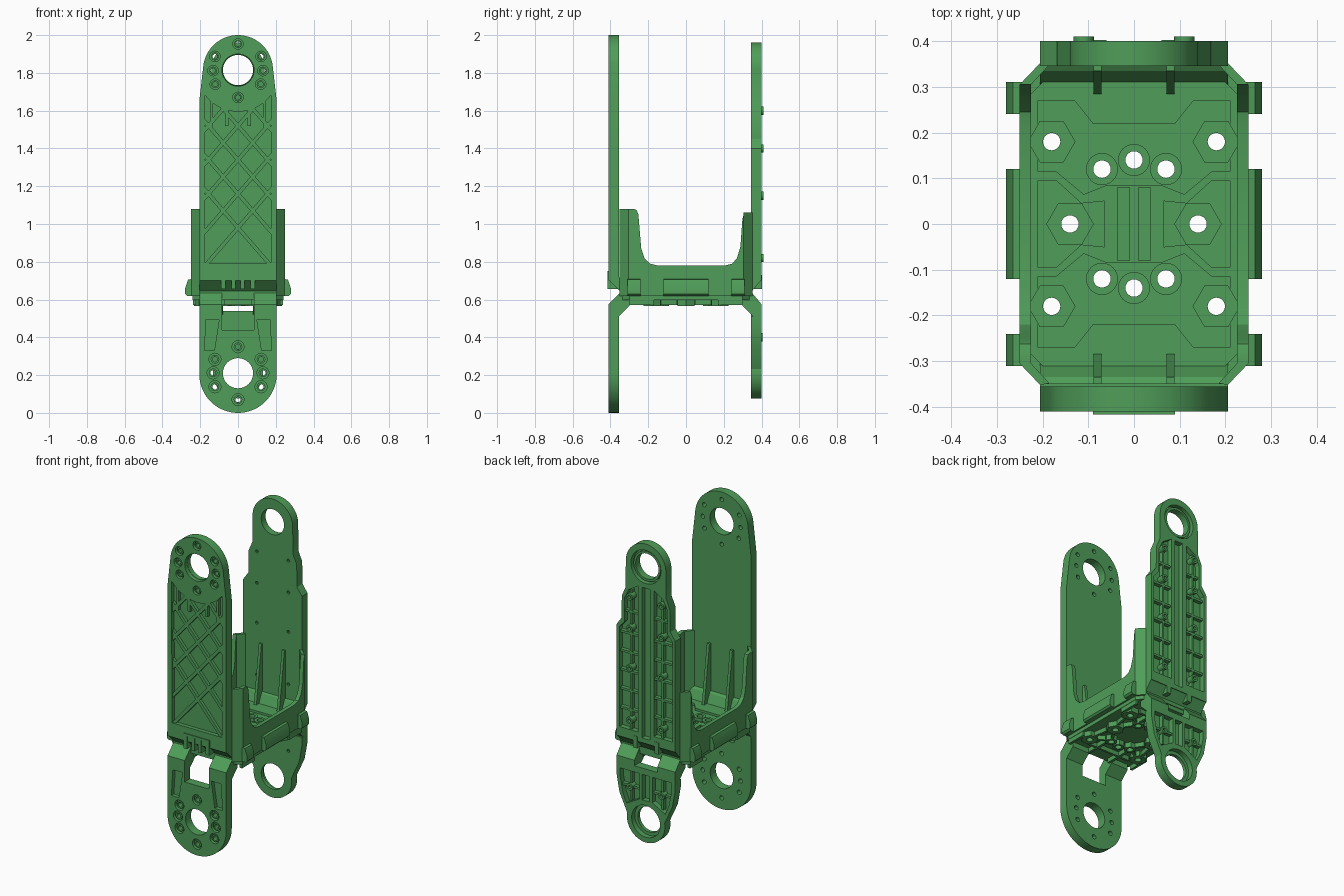
import bpy, bmesh
from math import sin, cos, radians, hypot

if "Cube" in bpy.data.objects:
    bpy.data.objects.remove(bpy.data.objects["Cube"])

MAP = {'x': lambda u, v, w: (w, u, v), 'y': lambda u, v, w: (u, w, v), 'z': lambda u, v, w: (u, v, w)}
green = bpy.data.materials.new("green_plastic")
green.diffuse_color = (0.08, 0.34, 0.10, 1)
green.use_nodes = True
green.node_tree.nodes["Principled BSDF"].inputs["Base Color"].default_value = green.diffuse_color


def finish(bm, name, axis):
    for v in bm.verts:
        v.co = MAP[axis](*v.co)
    bmesh.ops.remove_doubles(bm, verts=bm.verts, dist=1e-5)
    bmesh.ops.recalc_face_normals(bm, faces=bm.faces)
    me = bpy.data.meshes.new(name)
    bm.to_mesh(me)
    bm.free()
    me.materials.append(green)
    ob = bpy.data.objects.new(name, me)
    bpy.context.collection.objects.link(ob)
    return ob


def solid(name, polys, axis, a, b):
    """Extrude simple polygons along an axis from a to b."""
    bm = bmesh.new()
    for p in polys:
        lo = [bm.verts.new((u, v, a)) for u, v in p]
        hi = [bm.verts.new((u, v, b)) for u, v in p]
        bm.faces.new(lo)
        bm.faces.new(hi)
        for i in range(len(p)):
            j = (i + 1) % len(p)
            bm.faces.new((lo[i], lo[j], hi[j], hi[i]))
    return finish(bm, name, axis)


def plate(name, loops, axis, a, b):
    """Filled 2D curve: inner loops become holes."""
    cu = bpy.data.curves.new(name, 'CURVE')
    cu.dimensions, cu.fill_mode, cu.extrude = '2D', 'BOTH', (b - a) / 2
    for lp in loops:
        s = cu.splines.new('POLY')
        s.points.add(len(lp) - 1)
        for pt, (u, v) in zip(s.points, lp):
            pt.co = (u, v, 0, 1)
        s.use_cyclic_u = True
    tmp = bpy.data.objects.new("tmp", cu)
    bpy.context.collection.objects.link(tmp)
    bpy.context.view_layer.update()
    me = bpy.data.meshes.new_from_object(tmp.evaluated_get(bpy.context.evaluated_depsgraph_get()))
    bm = bmesh.new()
    bm.from_mesh(me)
    bpy.data.objects.remove(tmp)
    bpy.data.meshes.remove(me)
    for v in bm.verts:
        v.co.z += (a + b) / 2
    return finish(bm, name, axis)


def arc(c, r, a0, a1, n=24):
    return [(c[0] + r * cos(radians(a0 + (a1 - a0) * i / n)),
             c[1] + r * sin(radians(a0 + (a1 - a0) * i / n))) for i in range(n + 1)]


def circ(c, r, n=24, rot=0):
    return arc(c, r, rot, rot + 360, n)[:-1]


def rect(x0, x1, y0, y1):
    return [(x0, y0), (x1, y0), (x1, y1), (x0, y1)]


def mir(p):
    return [(-u, v) for u, v in p]


def both(polys):
    return polys + [mir(p) for p in polys]


def sym(half):
    """Right half outline, bottom to top, closed by its mirror."""
    return half + mir(half)[::-1]


def seg(p, q, w):
    d = hypot(q[0] - p[0], q[1] - p[1])
    n, m = -(q[1] - p[1]) / d * w / 2, (q[0] - p[0]) / d * w / 2
    return [(p[0] + n, p[1] + m), (q[0] + n, q[1] + m), (q[0] - n, q[1] - m), (p[0] - n, p[1] - m)]


def octo(x, y, c):
    return [(x, -y + c), (x, y - c), (x - c, y), (c - x, y), (-x, y - c), (-x, c - y), (c - x, -y), (x - c, -y)]


# Upper front plate: flat inner sheet and an outer frame with pocket and counterbores
TOP, BOT = (0, 1.815), (0, 0.21)
outline = [(0.205, 0.70), (0.205, 1.65)] + arc(TOP, 0.185, 5, 175, 32) + [(-0.205, 1.65), (-0.205, 0.70)]
bolts = [(0, 1.953), (0, 1.67)] + [(s * x, z) for s in (1, -1) for x, z in ((0.122, 1.887), (0.132, 1.812), (0.12, 1.74))]
pocket = [(-0.175, 0.79), (0.175, 0.79)] + arc(TOP, 0.22, -37, -143, 16)
plate("upper_front_sheet", [outline, circ(TOP, 0.083, 32)] + [circ(c, 0.013, 12) for c in bolts], 'y', -0.385, -0.355)
plate("upper_front_frame", [outline, circ(TOP, 0.085, 32), pocket] + [circ(c, 0.028, 16) for c in bolts], 'y', -0.41, -0.385)
plate("upper_front_bolt_rings", [circ(c, r, 16) for c in bolts for r in (0.021, 0.013)], 'y', -0.40, -0.385)

# Diagonal lattice inside the front pocket
lattice = []
for z0 in (0.98, 1.16, 1.34, 1.52, 1.70):
    k = 1.15
    x0, x1 = max(-0.18, (0.78 - z0) / k), min(0.18, (1.615 - z0) / k)
    lattice += both([seg((x0, z0 + k * x0), (x1, z0 + k * x1), 0.02)])
lattice += both([seg((0.06, 1.52), (0.06, 1.615), 0.018), seg((0.14, 1.5), (0.14, 1.66), 0.015)])
solid("front_lattice", lattice, 'y', -0.404, -0.38)

# Upper back plate: stepped outline, central channel, ribbed side pockets, pegs
half = [(0.205, 0.70), (0.205, 1.40), (0.17, 1.45), (0.168, 1.59), (0.142, 1.65)]
outline = half + arc((0, 1.82), 0.14, 0, 180, 28) + mir(half)[::-1]
pegs = [(s * x, z) for s in (1, -1) for x, z in ((0.11, 0.82), (0.11, 1.15), (0.11, 1.40), (0.11, 1.60))]
side = [(0.055, 0.76), (0.185, 0.76), (0.185, 1.39), (0.15, 1.43), (0.15, 1.58), (0.12, 1.64), (0.055, 1.68)]
plate("upper_back_sheet", [outline, circ(TOP, 0.08, 32)] + [circ(c, 0.01, 10) for c in pegs], 'y', 0.345, 0.367)
plate("upper_back_frame", [outline, circ(TOP, 0.105, 32), rect(-0.028, 0.028, 0.73, 1.68)] + both([side]), 'y', 0.367, 0.40)
plate("upper_back_hole_ring", [circ(TOP, 0.094, 32), circ(TOP, 0.08, 32)], 'y', 0.367, 0.388)
ribs = [seg((0.05, z), (0.19 if z < 1.4 else 0.155, z), 0.014) for z in (0.88, 1.0, 1.12, 1.24, 1.36, 1.50)]
ribs += [seg((0.11, 0.75), (0.11, 1.64), 0.012)]
solid("upper_back_ribs", both(ribs), 'y', 0.36, 0.391)
plate("upper_back_pegs", [circ(c, r, 16) for c in pegs for r in (0.022, 0.01)], 'y', 0.36, 0.41)

# Bevelled feet joining the upper plates to the floor
foot = [(-0.41, 0.705), (-0.35, 0.645), (-0.345, 0.625), (-0.31, 0.625), (-0.31, 0.65), (-0.355, 0.72), (-0.41, 0.72)]
solid("upper_front_foot", [foot], 'x', -0.205, 0.205)
solid("upper_back_foot", [[(-u - 0.01 * (u < -0.4), v) for u, v in foot]], 'x', -0.205, 0.205)
solid("front_clip_fingers", both([rect(0.012, 0.034, 0.655, 0.735), rect(0.065, 0.09, 0.655, 0.735)])
      + [rect(-0.09, 0.09, 0.735, 0.75)], 'y', -0.416, -0.36)
solid("back_clip_fingers", both([rect(0.06, 0.09, 0.655, 0.73)]), 'y', 0.36, 0.402)

# Side walls with the dipped rim, angled corners and edge tabs
wall = [(-0.305, 0.62), (0.305, 0.62), (0.305, 1.05), (0.298, 1.02), (0.288, 0.88), (0.27, 0.82), (0.245, 0.79),
        (0.205, 0.78), (-0.15, 0.78), (-0.19, 0.79), (-0.22, 0.82), (-0.237, 0.87), (-0.252, 1.05), (-0.262, 1.075),
        (-0.28, 1.08), (-0.305, 1.08)]
corner = [(0.25, 0.305), (0.205, 0.352), (0.185, 0.348), (0.225, 0.305)]
tab = [(0.24, 0.71), (0.265, 0.705), (0.28, 0.66), (0.28, 0.63), (0.27, 0.62), (0.24, 0.62)]
for s, n in ((1, "right"), (-1, "left")):
    solid(n + "_wall", [wall], 'x', s * 0.225, s * 0.25)
    for y0, y1 in ((-0.31, -0.24), (-0.12, 0.12), (0.24, 0.31)):
        solid(n + "_tab", [[(s * u, v) for u, v in tab]], 'y', y0, y1)
solid("back_corners", both([corner]), 'z', 0.62, 1.06)
solid("front_corners", both([[(u, -v) for u, v in corner]]), 'z', 0.62, 1.08)

# Inner gussets and fillets against both upright plates
for s, n in ((1, "back"), (-1, "front")):
    for x in (-0.08, 0.08):
        solid(n + "_gusset", [[(s * u, v) for u, v in ((0.28, 0.64), (0.35, 0.64), (0.35, 1.03), (0.335, 1.03), (0.29, 0.70))]],
              'x', x - 0.009, x + 0.009)
    solid(n + "_fillet", [[(s * u, v) for u, v in ((0.30, 0.64), (0.35, 0.64), (0.35, 0.73), (0.335, 0.72))]], 'x', -0.205, 0.205)

# Floor: two stacked decks with bolt holes, terrace with pockets, bosses
ring = [(s * 0.07, t * 0.12) for s in (1, -1) for t in (1, -1)] + [(0, 0.14), (0, -0.14)]
hexes = [(s * 0.18, t * 0.18) for s in (1, -1) for t in (1, -1)] + [(0.14, 0), (-0.14, 0)]
holes = [circ(c, 0.019, 20) for c in ring + hexes]
plate("upper_floor", [octo(0.25, 0.35, 0.045)] + holes, 'z', 0.622, 0.65)
plate("lower_floor", [octo(0.24, 0.345, 0.045)] + holes, 'z', 0.597, 0.622)
bay = sym([(0.06, 0.085), (0.11, 0.065), (0.17, 0.115), (0.21, 0.115), (0.21, 0.27), (0.13, 0.27), (0.09, 0.22)])
eye = [(0.065, 0.05), (0.115, 0.045), (0.17, 0.095), (0.21, 0.095), (0.21, -0.095), (0.17, -0.095), (0.115, -0.045), (0.065, -0.05)]
plate("floor_terrace", [octo(0.23, 0.33, 0.05), bay, [(u, -v) for u, v in bay]]
      + both([eye, rect(0.01, 0.036, -0.08, 0.08)]), 'z', 0.65, 0.664)
plate("top_bosses", [circ(c, 0.035) for c in ring] + [circ(c, 0.052, 6) for c in hexes] + holes, 'z', 0.65, 0.67)
plate("under_bosses", [circ(c, 0.036, 6) for c in ring] + [circ(c, 0.052, 6) for c in hexes] + holes, 'z', 0.565, 0.6)
web = []
for t in (1, -1):
    web += both([seg((0.10, t * 0.135), (0.14, t * 0.16), 0.016), seg((0.085, t * 0.09), (0.115, t * 0.045), 0.016),
                 seg((0.16, t * 0.05), (0.175, t * 0.135), 0.016), seg((0.08, t * 0.15), (0.08, t * 0.32), 0.016)])
    web += both([rect(0.222, 0.238, *sorted((t * 0.17, t * 0.30)))]) + [seg((-0.15, t * 0.23), (0.15, t * 0.23), 0.014)]
solid("under_webs", web, 'z', 0.57, 0.6)

# Bevelled shoulders of the lower bracket, open in the middle
sh = [(-0.41, 0.50), (-0.41, 0.575), (-0.35, 0.635), (-0.30, 0.625), (-0.30, 0.565), (-0.355, 0.512), (-0.355, 0.50)]
for s in (1, -1):
    solid("lower_front_shoulder", [sh], 'x', s * 0.085, s * 0.205)
    solid("lower_back_shoulder", [[(-u - 0.01 * (u < -0.4), v) for u, v in sh]], 'x', s * 0.08, s * 0.205)

# Lower front plate with window notch, pockets and bolt holes
outline = [(0.085, 0.51), (0.205, 0.51)] + arc((0, 0.205), 0.205, 0, -180, 36) + [(-0.205, 0.51), (-0.085, 0.51), (-0.085, 0.44), (0.085, 0.44)]
bolts = [(0, 0.07), (0, 0.35)] + [(s * x, z) for s in (1, -1) for x, z in ((0.122, 0.284), (0.132, 0.212), (0.122, 0.138))]
cell = [(0.10, 0.495), (0.168, 0.495), (0.178, 0.33), (0.125, 0.33)]
plate("lower_front_sheet", [outline, circ(BOT, 0.08, 32)] + [circ(c, 0.014, 12) for c in bolts], 'y', -0.385, -0.355)
plate("lower_front_frame", [outline, circ(BOT, 0.08, 32)] + both([cell]) + [circ(c, 0.032, 16) for c in bolts], 'y', -0.41, -0.385)
plate("lower_front_bolt_rings", [circ(c, r, 16) for c in bolts for r in (0.023, 0.014)], 'y', -0.402, -0.385)

# Lower back plate: tapered, with pockets, ring and pegs
half = [(0.205, 0.51), (0.205, 0.46), (0.185, 0.35)]
outline = half + arc(BOT, 0.133, 10, -190, 32) + mir(half)[::-1]
pegs = [(0.11, 0.40), (-0.11, 0.40)]
cell = [(0.045, 0.50), (0.18, 0.50), (0.18, 0.45), (0.16, 0.35), (0.135, 0.29), (0.045, 0.34)]
plate("lower_back_sheet", [outline, circ(BOT, 0.08, 32)] + [circ(c, 0.01, 10) for c in pegs], 'y', 0.345, 0.367)
plate("lower_back_frame", [outline, circ(BOT, 0.10, 32), rect(-0.026, 0.026, 0.34, 0.50)] + both([cell]), 'y', 0.367, 0.40)
solid("lower_back_sill", [rect(-0.085, 0.085, 0.50, 0.54)], 'y', 0.345, 0.40)
solid("lower_back_ribs", both([seg((0.04, 0.40), (0.18, 0.40), 0.014), seg((0.11, 0.31), (0.11, 0.505), 0.012)]), 'y', 0.36, 0.391)
plate("lower_back_pegs", [circ(c, r, 16) for c in pegs for r in (0.022, 0.01)], 'y', 0.36, 0.405)

# Smooth round edges, keep corners crisp
bpy.ops.object.select_all(action='SELECT')
bpy.context.view_layer.objects.active = bpy.context.scene.objects[0]
bpy.ops.object.shade_smooth_by_angle(angle=radians(25))
